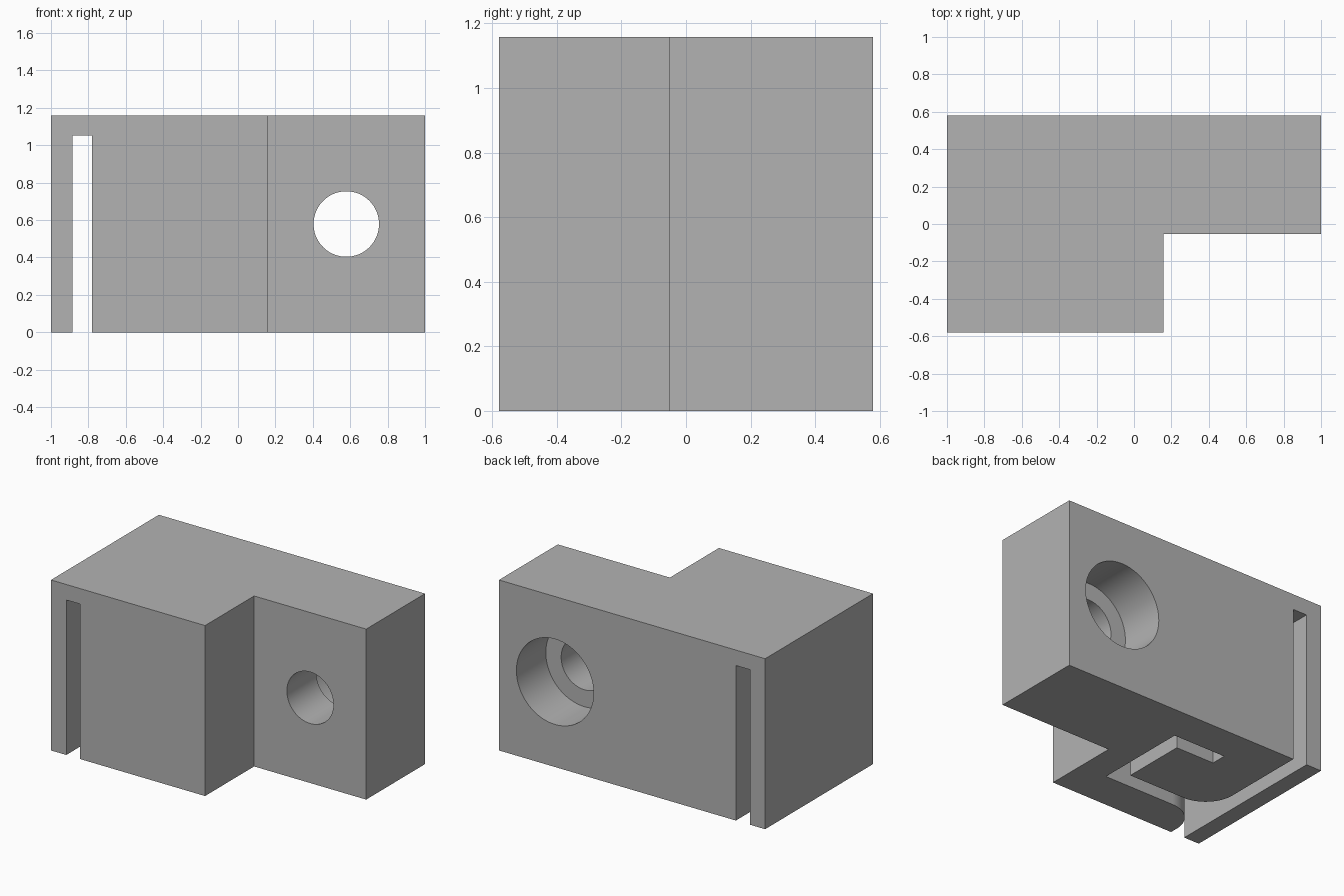
import bpy, bmesh, math
from mathutils import Matrix

if "Cube" in bpy.data.objects:
    bpy.data.objects.remove(bpy.data.objects["Cube"], do_unlink=True)

U = 1 / 19                      # model units per drawing unit
HEIGHT = 22 * U
HALF_DEPTH = 11 * U

grey = bpy.data.materials.new("plain_grey")
grey.use_nodes = True
grey.diffuse_color = (0.45, 0.45, 0.45, 1)
grey.node_tree.nodes["Principled BSDF"].inputs["Base Color"].default_value = grey.diffuse_color


def finish(name, bm):
    bmesh.ops.recalc_face_normals(bm, faces=bm.faces[:])
    mesh = bpy.data.meshes.new(name)
    bm.to_mesh(mesh)
    bm.free()
    mesh.materials.append(grey)
    obj = bpy.data.objects.new(name, mesh)
    bpy.context.collection.objects.link(obj)
    return obj


def prism(name, outline, z0, z1):
    """Extrude a plan outline upwards."""
    bm = bmesh.new()
    face = bm.faces.new([bm.verts.new((x, y, z0)) for x, y in outline])
    top = bmesh.ops.extrude_face_region(bm, geom=[face])["geom"]
    bmesh.ops.translate(bm, vec=(0, 0, z1 - z0),
                        verts=[v for v in top if isinstance(v, bmesh.types.BMVert)])
    return finish(name, bm)


def bore(name, radius, y0, y1):
    """Cylinder along y through the thin end of the block."""
    bm = bmesh.new()
    bmesh.ops.create_cone(bm, cap_ends=True, segments=96, radius1=radius, radius2=radius,
                          depth=y1 - y0, matrix=Matrix.Translation((11 * U, (y0 + y1) / 2, 11 * U))
                          @ Matrix.Rotation(math.pi / 2, 4, "X"))
    return finish(name, bm)


def arc(cx, cy, r, start, end, n=24):
    return [(cx + r * math.cos(math.radians(start + (end - start) * i / n)),
             cy + r * math.sin(math.radians(start + (end - start) * i / n)))
            for i in range(n + 1)]


# L-shaped block
block = prism("latch_block", [(-1, -HALF_DEPTH), (3 * U, -HALF_DEPTH), (3 * U, -U),
                              (1, -U), (1, HALF_DEPTH), (-1, HALF_DEPTH)], 0, HEIGHT)

# Straight slot with a hooked channel branching off between rounded corners
wall, inner = -0.885, -0.78
r = 4 * U
outer_y, inner_y = -6 * U, -4 * U
outline = [(wall, 0.7), (inner, 0.7)]
outline += arc(inner + r, inner_y + r, r, 180, 270)
outline += [(-0.147, inner_y), (-0.147, 0.23), (-0.435, 0.23), (-0.435, 0.335),
            (-0.042, 0.335), (-0.042, outer_y)]
outline += arc(inner + r, outer_y - r, r, 90, 180)
outline += [(inner, -0.7), (wall, -0.7)]

cutters = [
    prism("channel_cutter", outline, -0.1, 20 * U),
    bore("screw_hole_cutter", 0.175, -0.2, 0.7),
    bore("counterbore_cutter", 0.29, 5 * U, 0.7),
]

# Cut the block and drop the cutters
bpy.context.view_layer.objects.active = block
for cutter in cutters:
    cutter.hide_render = True
    mod = block.modifiers.new(cutter.name, "BOOLEAN")
    mod.operation = "DIFFERENCE"
    mod.solver = "EXACT"
    mod.object = cutter
    bpy.ops.object.modifier_apply(modifier=mod.name)
    bpy.data.objects.remove(cutter, do_unlink=True)

bpy.ops.object.select_all(action="DESELECT")
block.select_set(True)
bpy.ops.object.shade_smooth_by_angle(angle=math.radians(30))
